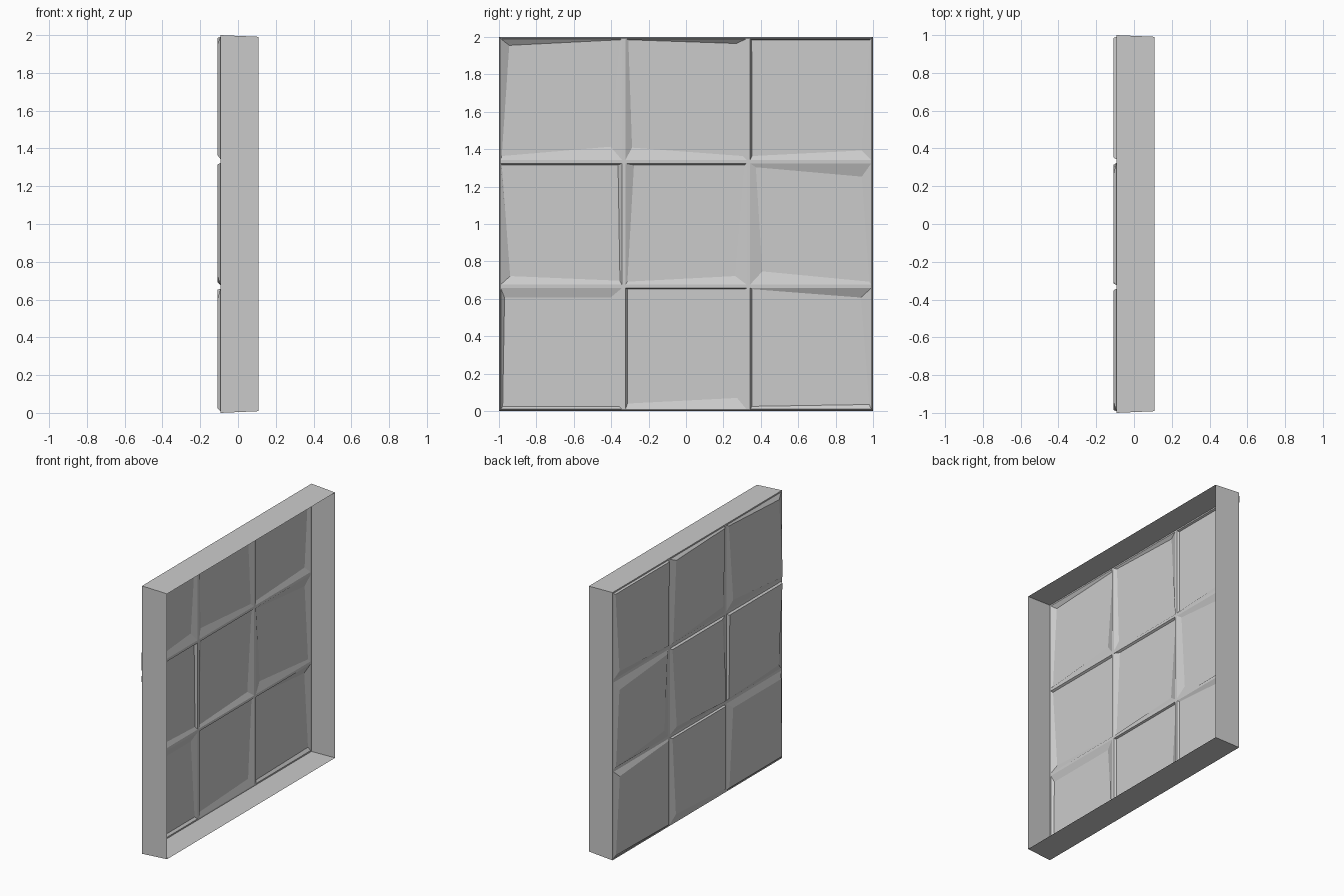
import bpy, bmesh

if "Cube" in bpy.data.objects:
    bpy.data.objects.remove(bpy.data.objects["Cube"])

X_TILE, X_BASE, X_RIM = -0.108, -0.093, 0.108
GAP = 0.01          # flat joint around each tile
CELL = 2 / 3

# Bevel corner insets per tile: (y, z) for bottom-left, bottom-right, top-right, top-left
TILES = {
    (0, 0): (.02, .025, .025, .025, .07, .06, .03, .06),
    (1, 0): (.02, .04, .06, .07, .02, .015, .02, .015),
    (2, 0): (.02, .025, .02, .035, .065, .06, .02, .015),
    (0, 1): (.06, .055, .02, .03, .03, .018, .015, .018),
    (1, 1): (.02, .025, .07, .055, .02, .018, .055, .018),
    (2, 1): (.075, .08, .02, .025, .06, .08, .04, .03),
    (0, 2): (.015, .03, .07, .08, .018, .015, .055, .045),
    (1, 2): (.045, .075, .03, .03, .065, .035, .025, .015),
    (2, 2): (.02, .03, .06, .06, .015, .015, .018, .015),
}


def ring(bm, a, b):
    """Join two four-point loops with quads."""
    for k in range(4):
        m = (k + 1) % 4
        bm.faces.new((a[k], a[m], b[m], b[k]))


bm = bmesh.new()

# Tiled panel
grid = {(i, j): bm.verts.new((X_BASE, -1 + i * CELL, j * CELL))
        for i in range(4) for j in range(4)}
signs = ((1, 1), (-1, 1), (-1, -1), (1, -1))
for (i, j), ins in TILES.items():
    cell = [grid[i, j], grid[i + 1, j], grid[i + 1, j + 1], grid[i, j + 1]]
    foot, top = [], []
    for k, (v, (sy, sz)) in enumerate(zip(cell, signs)):
        foot.append(bm.verts.new((X_BASE, v.co.y + sy * GAP, v.co.z + sz * GAP)))
        top.append(bm.verts.new((X_TILE, v.co.y + sy * ins[2 * k],
                                 v.co.z + sz * ins[2 * k + 1])))
    ring(bm, cell, foot)
    ring(bm, foot, top)
    bm.faces.new(top)

# Thin tapered side walls, open towards +x
border = ([grid[i, 0] for i in range(3)] + [grid[3, j] for j in range(3)] +
          [grid[i, 3] for i in (3, 2, 1)] + [grid[0, j] for j in (3, 2, 1)])
rim = [bm.verts.new((X_RIM, v.co.y * 0.991, 1 + (v.co.z - 1) * 0.991)) for v in border]
for k in range(len(border)):
    m = (k + 1) % len(border)
    bm.faces.new((border[k], rim[k], rim[m], border[m]))

bmesh.ops.recalc_face_normals(bm, faces=bm.faces)
mesh = bpy.data.meshes.new("tiled_panel")
bm.to_mesh(mesh)
bm.free()
bpy.context.collection.objects.link(bpy.data.objects.new("tiled_panel", mesh))
